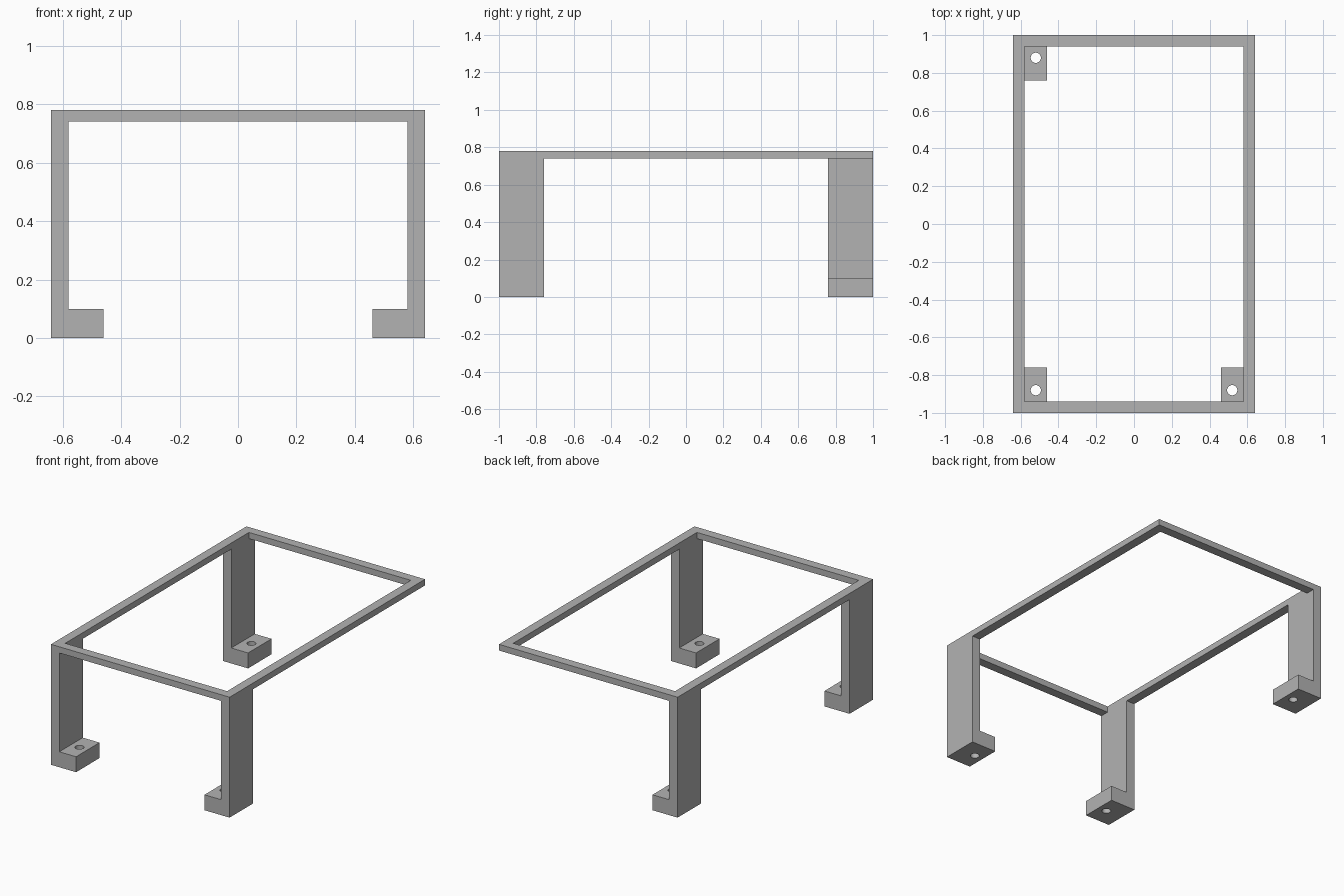
import bpy
import bmesh
from mathutils import Vector

cube = bpy.data.objects.get("Cube")
if cube:
    bpy.data.objects.remove(cube, do_unlink=True)

HALF_X, HALF_Y, HEIGHT = 0.64, 1.0, 0.78
WALL, RAIL_Z = 0.06, 0.74
FOOT_X, FOOT_Z, LEG_Y = 0.46, 0.10, 0.76

grey = bpy.data.materials.new("plain_grey")
grey.use_nodes = True
colour = (0.45, 0.45, 0.45, 1)
grey.diffuse_color = colour
grey.node_tree.nodes["Principled BSDF"].inputs["Base Color"].default_value = colour


def make_object(name, bm):
    bmesh.ops.recalc_face_normals(bm, faces=bm.faces)
    mesh = bpy.data.meshes.new(name)
    bm.to_mesh(mesh)
    bm.free()
    mesh.materials.append(grey)
    obj = bpy.data.objects.new(name, mesh)
    bpy.context.collection.objects.link(obj)
    return obj


def extrude(bm, faces, offset):
    result = bmesh.ops.extrude_face_region(bm, geom=faces)
    moved = [v for v in result["geom"] if isinstance(v, bmesh.types.BMVert)]
    bmesh.ops.translate(bm, verts=moved, vec=Vector(offset))


# Rectangular top frame: a ring of four faces given thickness
def top_frame():
    bm = bmesh.new()
    corners = [(-1, -1), (1, -1), (1, 1), (-1, 1)]
    outer = [bm.verts.new((x * HALF_X, y * HALF_Y, RAIL_Z)) for x, y in corners]
    inner = [bm.verts.new((x * (HALF_X - WALL), y * (HALF_Y - WALL), RAIL_Z))
             for x, y in corners]
    faces = []
    for i in range(4):
        j = (i + 1) % 4
        faces.append(bm.faces.new((outer[i], outer[j], inner[j], inner[i])))
    extrude(bm, faces, (0, 0, HEIGHT - RAIL_Z))
    make_object("top_frame", bm)


# L-shaped leg with a screw hole through its foot
def leg(name, sx, sy):
    profile = [(HALF_X, 0), (HALF_X, RAIL_Z), (HALF_X - WALL, RAIL_Z),
               (HALF_X - WALL, FOOT_Z), (FOOT_X, FOOT_Z), (FOOT_X, 0)]
    bm = bmesh.new()
    face = bm.faces.new([bm.verts.new((sx * x, sy * LEG_Y, z)) for x, z in profile])
    extrude(bm, [face], (0, sy * (HALF_Y - LEG_Y), 0))
    obj = make_object(name, bm)

    bpy.ops.mesh.primitive_cylinder_add(
        vertices=32, radius=0.027, depth=0.3, location=(sx * 0.52, sy * 0.88, 0.05))
    cutter = bpy.context.object
    cutter.hide_render = True
    cutter.data.materials.append(grey)
    mod = obj.modifiers.new("screw_hole", "BOOLEAN")
    mod.operation = "DIFFERENCE"
    mod.solver = "EXACT"
    mod.object = cutter
    bpy.ops.object.select_all(action="DESELECT")
    bpy.context.view_layer.objects.active = obj
    obj.select_set(True)
    bpy.ops.object.modifier_apply(modifier=mod.name)
    bpy.data.objects.remove(cutter, do_unlink=True)
    bpy.ops.object.shade_smooth_by_angle()


top_frame()
# Three legs; the back left corner is left open
for name, sx, sy in [("front_right_leg", -1, -1), ("front_left_leg", 1, -1),
                     ("back_right_leg", -1, 1)]:
    leg(name, sx, sy)
